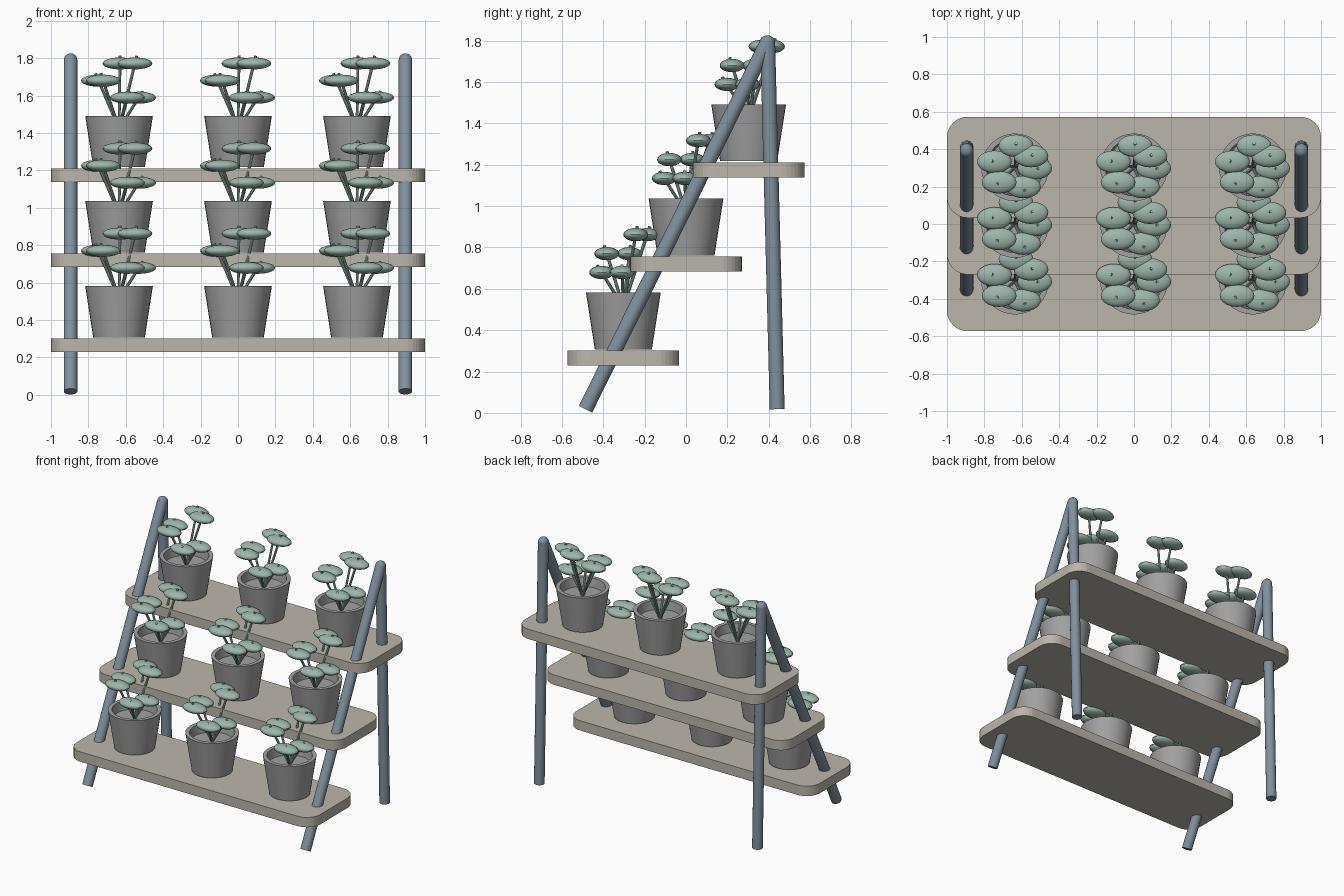
import bpy, bmesh
from math import sin, cos, pi
from mathutils import Vector, Matrix

if "Cube" in bpy.data.objects:
    bpy.data.objects.remove(bpy.data.objects["Cube"])


def material(name, color):
    m = bpy.data.materials.new(name)
    m.diffuse_color = (*color, 1)
    m.use_nodes = True
    m.node_tree.nodes["Principled BSDF"].inputs["Base Color"].default_value = m.diffuse_color
    return m


WOOD = material("shelf_board", (0.50, 0.47, 0.41))
METAL = material("frame_tube", (0.22, 0.28, 0.34))
LEAF = material("foliage", (0.34, 0.47, 0.41))
CLAY = material("pot_grey", (0.36, 0.36, 0.36))


def finish(name, bm, mat, loc=(0, 0, 0), smooth=True):
    bmesh.ops.recalc_face_normals(bm, faces=bm.faces)
    me = bpy.data.meshes.new(name)
    bm.to_mesh(me)
    bm.free()
    me.materials.append(mat)
    ob = bpy.data.objects.new(name, me)
    ob.location = loc
    bpy.context.collection.objects.link(ob)
    if smooth:
        bpy.ops.object.select_all(action='DESELECT')
        ob.select_set(True)
        bpy.context.view_layer.objects.active = ob
        bpy.ops.object.shade_smooth_by_angle(angle=0.6)
    return ob


def rod(bm, a, b, r, sides):
    a, b = Vector(a), Vector(b)
    d = b - a
    mat = Matrix.Translation((a + b) / 2) @ d.to_track_quat('Z', 'Y').to_matrix().to_4x4()
    bmesh.ops.create_cone(bm, cap_ends=True, segments=sides, radius1=r, radius2=r,
                          depth=d.length, matrix=mat)


def ball(bm, center, size, u=20, v=12):
    bmesh.ops.create_uvsphere(bm, u_segments=u, v_segments=v, radius=1,
                              matrix=Matrix.Translation(center) @ Matrix.Diagonal((*size, 1)))


def shelf(name, y, z0):
    # Board with rounded corners
    bm = bmesh.new()
    hx, hy, r, n, t = 1.0, 0.27, 0.11, 8, 0.073
    pts = []
    for k, (sx, sy) in enumerate([(1, 1), (-1, 1), (-1, -1), (1, -1)]):
        for i in range(n + 1):
            a = (k + i / n) * pi / 2
            pts.append((sx * (hx - r) + r * cos(a), sy * (hy - r) + r * sin(a), 0))
    f = bm.faces.new([bm.verts.new(p) for p in pts])
    ext = bmesh.ops.extrude_face_region(bm, geom=[f])
    bmesh.ops.translate(bm, vec=(0, 0, t),
                        verts=[v for v in ext['geom'] if isinstance(v, bmesh.types.BMVert)])
    finish(name, bm, WOOD, (0, y, z0), smooth=False)


def leg(name, x, foot_y, top_y):
    # Round tube with a domed top
    bm = bmesh.new()
    rod(bm, (x, foot_y, 0.018), (x, top_y, 1.79), 0.036, 24)
    ball(bm, (x, top_y, 1.79), (0.036,) * 3, 24, 12)
    finish(name, bm, METAL)


def pot(name, loc):
    # Lathed tapering pot, filled to just below the rim
    bm = bmesh.new()
    n = 32
    profile = [(0.138, 0), (0.181, 0.275), (0.153, 0.275), (0.143, 0.21)]
    rings = [[bm.verts.new((r * cos(2 * pi * i / n), r * sin(2 * pi * i / n), z))
              for i in range(n)] for r, z in profile]
    for lo, hi in zip(rings, rings[1:]):
        for i in range(n):
            j = (i + 1) % n
            bm.faces.new((lo[i], lo[j], hi[j], hi[i]))
    bm.faces.new(rings[0])
    bm.faces.new(rings[-1])
    finish(name, bm, CLAY, loc)


# Leaf centres relative to the pot base
LEAVES = [(0.105, -0.005, 0.372), (0.045, -0.105, 0.372), (-0.085, -0.08, 0.463),
          (-0.11, 0.03, 0.463), (0.005, 0.115, 0.555), (0.085, 0.06, 0.555)]


def plant(name, loc):
    # Six oval leaves on thin stems that fan out from the soil
    stems, leaves = bmesh.new(), bmesh.new()
    base = Vector((0, 0, 0.205))
    for p in LEAVES:
        p = Vector(p)
        rod(stems, base, p + (p - base).normalized() * 0.042, 0.008, 10)
        ball(leaves, p, (0.093, 0.06, 0.032))
    finish(name + "_stems", stems, LEAF, loc)
    finish(name + "_leaves", leaves, LEAF, loc)


# Frame
for side, x in (("left", -0.895), ("right", 0.895)):
    leg(f"front_leg_{side}", x, -0.486, 0.392)
    leg(f"rear_leg_{side}", x, 0.441, 0.395)

# Three stepped shelves, three potted plants on each
for row, level in enumerate(("lower", "middle", "upper")):
    y, z = -0.303 + 0.303 * row, 0.228 + 0.455 * row
    shelf(f"{level}_shelf", y, z)
    for col, x in (("left", -0.636), ("centre", 0), ("right", 0.636)):
        pot(f"{level}_pot_{col}", (x, y, z + 0.079))
        plant(f"{level}_plant_{col}", (x, y, z + 0.079))
